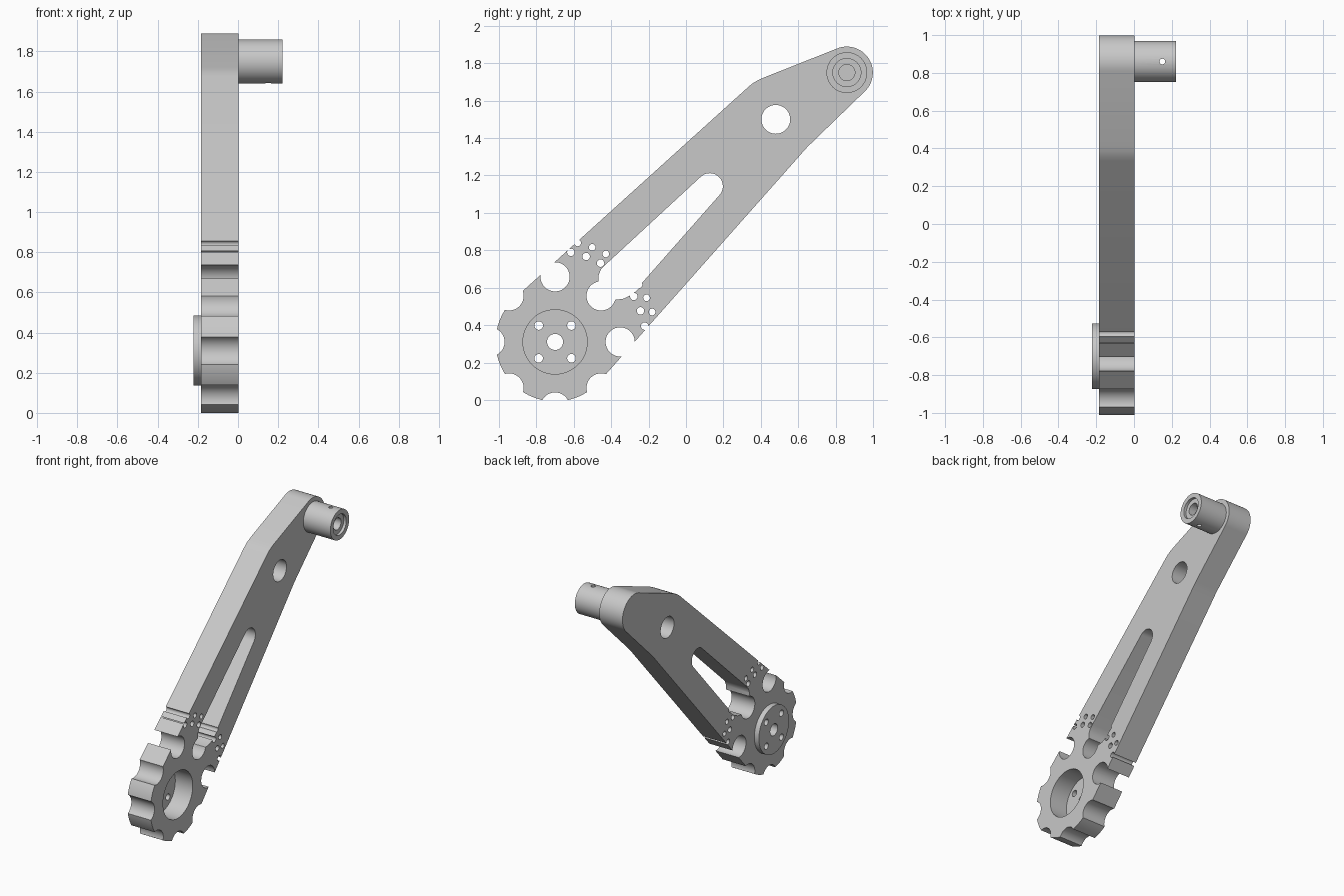
import bpy
import bmesh
from math import sin, cos, radians
from mathutils import Matrix, Vector

cube = bpy.data.objects.get("Cube")
if cube:
    bpy.data.objects.remove(cube, do_unlink=True)

metal = bpy.data.materials.new("light_grey_metal")
metal.use_nodes = True
GREY = (0.58, 0.58, 0.58, 1)
metal.diffuse_color = GREY
metal.node_tree.nodes["Principled BSDF"].inputs["Base Color"].default_value = GREY

HUB = (-0.70, 0.31)      # ratchet wheel centre (y, z)
TIP = (0.86, 1.75)       # peg centre (y, z)
BACK, FACE = -0.185, 0.003
PEG_END = 0.222


def arc(centre, r, start, end, steps):
    """Points on an arc, angles in degrees."""
    return [(centre[0] + r * cos(radians(start + (end - start) * i / steps)),
             centre[1] + r * sin(radians(start + (end - start) * i / steps)))
            for i in range(steps + 1)]


def polar(r, angle):
    return (HUB[0] + r * cos(radians(angle)), HUB[1] + r * sin(radians(angle)))


def prism(name, profile, x0, x1):
    """Extrude a (y, z) profile along x."""
    bm = bmesh.new()
    face = bm.faces.new([bm.verts.new((x0, y, z)) for y, z in profile])
    out = bmesh.ops.extrude_face_region(bm, geom=[face])
    moved = [v for v in out["geom"] if isinstance(v, bmesh.types.BMVert)]
    bmesh.ops.translate(bm, verts=moved, vec=(x1 - x0, 0, 0))
    bmesh.ops.recalc_face_normals(bm, faces=bm.faces)
    mesh = bpy.data.meshes.new(name)
    bm.to_mesh(mesh)
    bm.free()
    mesh.materials.append(metal)
    ob = bpy.data.objects.new(name, mesh)
    bpy.context.collection.objects.link(ob)
    return ob


def cylinder(name, centre, r, x0, x1, sides=48):
    return prism(name, arc(centre, r, 0, 360, sides)[:-1], x0, x1)


def hole(centre, r, x0=-0.5, x1=0.5, sides=48):
    return cylinder("cutter", centre, r, x0, x1, sides)


def carve(ob, cutters):
    """Subtract the cutters, keep the result and drop the cutters."""
    for c in cutters:
        c.hide_render = True
        mod = ob.modifiers.new("cut", "BOOLEAN")
        mod.operation = "DIFFERENCE"
        mod.solver = "EXACT"
        mod.object = c
    bpy.context.view_layer.update()
    graph = bpy.context.evaluated_depsgraph_get()
    mesh = bpy.data.meshes.new_from_object(ob.evaluated_get(graph))
    ob.modifiers.clear()
    ob.data = mesh
    for c in cutters:
        bpy.data.objects.remove(c, do_unlink=True)


# Lever arm: round wheel end, straight sides, rounded tip
outline = arc(HUB, 0.318, 132.4, 318.2, 60)
outline += [(0.61, 1.308), (0.632, 1.334), (0.655, 1.358)]
outline += arc(TIP, 0.139, -45.4, 111.3, 32)
outline += [(0.415, 1.723), (0.385, 1.709), (0.36, 1.695), (0.335, 1.675)]
arm = prism("lever_arm", outline, BACK, FACE)

# Tapered slot along the arm
slot = arc((0.127, 1.142), 0.07, -41.5, 132.4, 24)
slot += [(-0.43, 0.723), (-0.455, 0.697), (-0.468, 0.665), (-0.468, 0.625),
         (-0.45, 0.55), (-0.38, 0.535), (-0.335, 0.541), (-0.29, 0.562),
         (-0.255, 0.592), (-0.24, 0.62)]
cuts = [prism("cutter", slot, -0.5, 0.5)]

# Eight scallops and holes round the wheel
cuts += [hole(polar(0.348, 45 * k), 0.078) for k in range(8)]
# Two rings of fine index holes
cuts += [hole(polar(0.486, 10 * k), 0.02, sides=20) for k in (1, 2, 3, 6, 7, 8)]
cuts += [hole(polar(0.543, 360 / 42 * k), 0.018, sides=20) for k in (2, 3, 4, 7, 8, 9)]
# Round hole near the tip and the hub bore
cuts += [hole((0.48, 1.50), 0.077), hole(HUB, 0.172)]
carve(arm, cuts)

# Hub plate closing the back of the bore
hub = cylinder("hub_plate", HUB, 0.174, -0.222, -0.138, 64)
bolts = [hole((HUB[0] + a, HUB[1] + b), 0.023, sides=24)
         for a in (-0.0875, 0.0875) for b in (-0.0875, 0.0875)]
carve(hub, bolts + [hole(HUB, 0.043, sides=32)])

# Peg with a stepped bore and a cross-drilled pin hole
peg = cylinder("peg", TIP, 0.109, FACE - 0.02, PEG_END)
pin = cylinder("cutter", (0, 0), 0.015, -0.3, 0.3, 20)
pin.data.transform(Matrix.Translation(Vector((0.15, *TIP))) @ Matrix.Rotation(radians(90), 4, "Y"))
carve(peg, [hole(TIP, 0.075, PEG_END - 0.02), hole(TIP, 0.043, 0.04), pin])

# Smooth the curved walls, keep the machined edges crisp
bpy.ops.object.select_all(action="DESELECT")
for ob in (arm, hub, peg):
    ob.select_set(True)
bpy.context.view_layer.objects.active = arm
bpy.ops.object.shade_smooth_by_angle(angle=radians(25))
